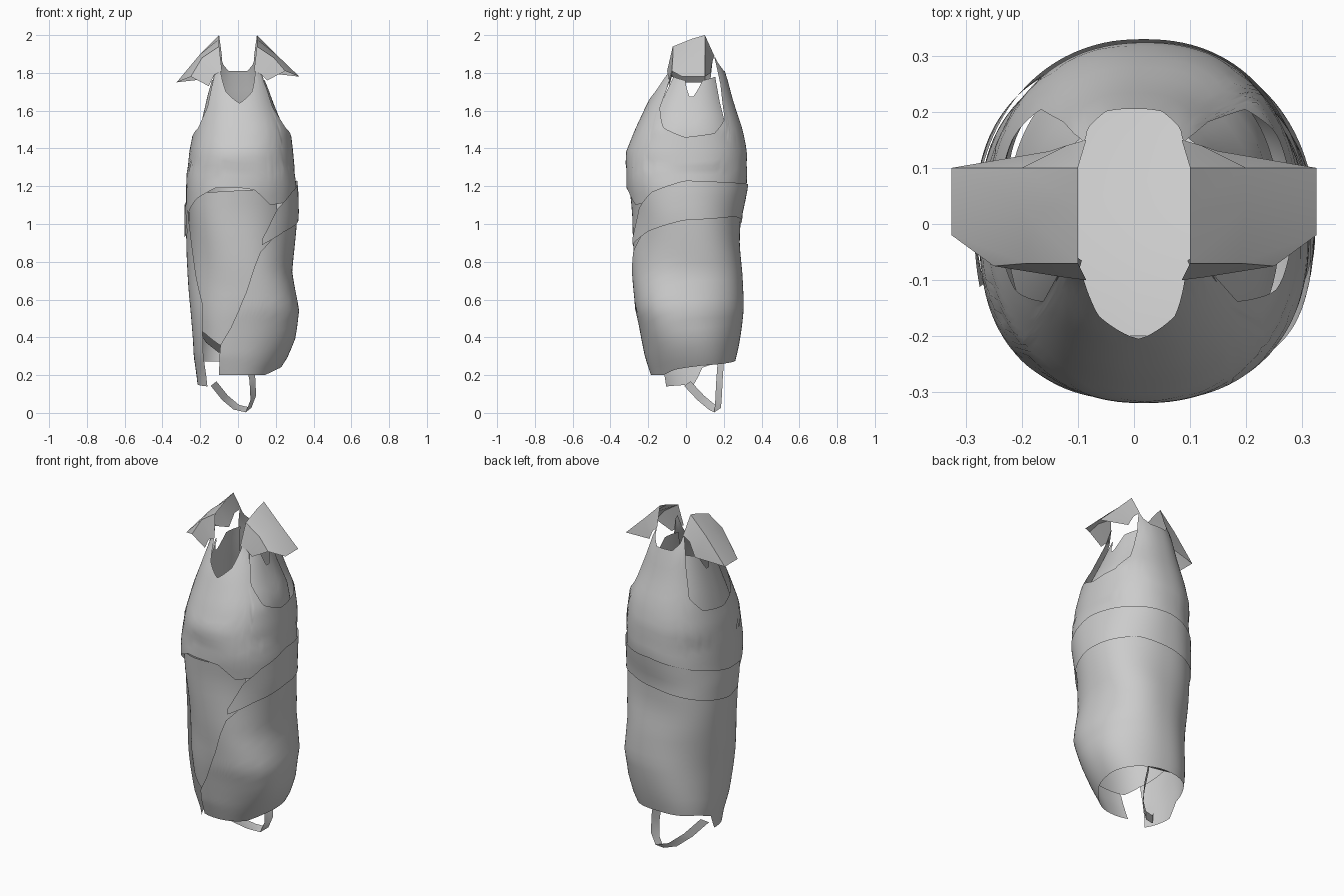
import bpy, math

if "Cube" in bpy.data.objects:
    bpy.data.objects.remove(bpy.data.objects["Cube"])

# body outline: z, x min, x max, y min, y max
BODY = [(0.10, -.205, .16, -.16, .22), (0.20, -.22, .20, -.18, .245),
        (0.30, -.24, .26, -.215, .27), (0.40, -.245, .30, -.24, .285),
        (0.55, -.25, .325, -.275, .30), (0.75, -.262, .292, -.285, .30),
        (0.90, -.275, .30, -.29, .29), (1.05, -.283, .308, -.30, .29),
        (1.20, -.275, .308, -.322, .315), (1.38, -.258, .292, -.318, .324),
        (1.50, -.235, .278, -.27, .30), (1.65, -.20, .215, -.20, .25),
        (1.80, -.165, .165, -.115, .21), (1.93, -.14, .14, -.08, .15)]


def lerp(keys, t):
    """Interpolate a sorted list of (position, values...)."""
    if t <= keys[0][0]:
        return keys[0][1:]
    for a, b in zip(keys, keys[1:]):
        if t <= b[0]:
            f = (t - a[0]) / (b[0] - a[0])
            return tuple(p + (q - p) * f for p, q in zip(a[1:], b[1:]))
    return keys[-1][1:]


def grid(name, rows, closed=False):
    """Skin a rectangular grid of points."""
    n = len(rows[0])
    verts = [p for r in rows for p in r]
    faces = []
    for i in range(len(rows) if closed else len(rows) - 1):
        k = (i + 1) % len(rows)
        for j in range(n - 1):
            faces.append((i * n + j, k * n + j, k * n + j + 1, i * n + j + 1))
    me = bpy.data.meshes.new(name)
    me.from_pydata(verts, [], faces)
    ob = bpy.data.objects.new(name, me)
    bpy.context.collection.objects.link(ob)
    bpy.ops.object.select_all(action='DESELECT')
    ob.select_set(True)
    bpy.context.view_layer.objects.active = ob
    bpy.ops.object.shade_smooth_by_angle(angle=math.radians(35))
    return ob


def body_point(deg, z, off):
    """Point on the body; 0 degrees is the front, 90 is +x."""
    x0, x1, y0, y1 = lerp(BODY, z)
    s, c = math.sin(math.radians(deg)), -math.cos(math.radians(deg))
    e = 0.88
    off += 0.006 * math.sin(math.radians(3 * deg) + 9 * z) * (z < 1.3)
    px = math.copysign(abs(s) ** e, s) * ((x1 - x0) / 2 + off)
    py = math.copysign(abs(c) ** e, c) * ((y1 - y0) / 2 + off)
    return ((x0 + x1) / 2 + px, (y0 + y1) / 2 + py, z)


def shell(name, start, end, bottom, top, off, cols=100, rows=12, closed=False):
    """Cloth wrapped on the body between two height curves."""
    out = []
    for i in range(cols):
        a = start + (end - start) * i / (cols if closed else cols - 1)
        b, t = lerp(bottom, a)[0], lerp(top, a)[0]
        out.append([body_point(a, b + (t - b) * j / rows, off) for j in range(rows + 1)])
    return grid(name, out, closed)


def both_sides(keys):
    """Repeat a 0-180 degree height curve on the other side."""
    return keys + [(360 - a, z) for a, z in keys[-2::-1]]


# sleeveless bodice with neckline and armholes
neck = both_sides([(0, 1.64), (18, 1.70), (33, 1.82), (40, 1.88), (46, 1.85), (50, 1.62),
                   (64, 1.51), (88, 1.46), (115, 1.48), (133, 1.56), (140, 1.84), (146, 1.90),
                   (151, 1.85), (165, 1.81), (180, 1.81)])
hem = [(0, 1.19), (12, 1.18), (30, 1.10), (60, 1.12), (90, 1.15), (180, 1.12),
       (240, 1.0), (270, .93), (284, .92), (292, 1.06), (310, 1.13), (335, 1.19), (360, 1.19)]
shell("bodice", 0, 360, hem, neck, 0.0, cols=144, rows=14, closed=True)

# lining seen through each armhole
for start, name in ((40, "right_lining"), (220, "left_lining")):
    top = [(start, 1.78), (start + 35, 1.76), (start + 50, 1.66), (start + 65, 1.76), (start + 100, 1.78)]
    shell(name, start, start + 100, [(0, 1.38)], top, -0.032, cols=24, rows=6)

# shoulder flaps running from the front panel over to the back panel
for side, name in ((1, "right_shoulder"), (-1, "left_shoulder")):
    drop = 0 if side > 0 else -.03
    inner = [(.085, -.10, 1.81), (.10, -.07, 1.94), (.10, .03, 1.98), (.10, .10, 2.0), (.085, .15, 1.89)]
    middle = [(.125, -.095, 1.79), (.19, -.07, 1.88), (.20, .03, 1.90), (.20, .10, 1.90), (.12, .14, 1.86)]
    outer = [(.155, -.09, 1.76), (.25, -.075, 1.81), (.325, -.02, 1.78), (.325, .10, 1.78), (.15, .13, 1.80)]
    outer = [(x, y, z + drop) for x, y, z in outer]
    grid(name, [[(side * x, y, z) for x, y, z in r] for r in (inner, middle, outer)])

# sash round the waist
shell("sash", 20, 288,
      [(20, .89), (50, .96), (90, 1.02), (150, 1.04), (180, 1.02), (230, .97), (270, .93), (288, .95)],
      [(20, .92), (38, 1.08), (60, 1.17), (90, 1.23), (180, 1.21), (270, 1.1), (288, 1.1)],
      0.008, rows=5)

# wrapped skirt, open at the front left
shell("wrap_skirt", -22, 312,
      [(-22, .20), (45, .20), (70, .23), (100, .25), (180, .275), (235, .27), (258, .24), (268, .15), (312, .14)],
      [(-22, .36), (-12, .45), (3, .65), (18, .85), (35, .93), (60, 1.0), (90, 1.05),
       (270, 1.05), (290, 1.05), (300, .75), (312, .58)],
      0.0, rows=16)

# under layer seen in the front opening
shell("under_layer", 265, 402,
      [(265, .5), (312, .42), (335, .36), (402, .36)], [(265, 1.15), (402, 1.19)],
      -0.016, cols=50)

# inner fold that closes the skirt off inside
grid("inner_fold", [[(w * x, y, z + .25 * x * x) for x in (-.21, -.1, 0, .12, .23)]
                    for y, z, w in ((-.2, .62, .6), (-.08, .50, .95), (.05, .42, 1),
                                    (.16, .36, .8), (.22, .31, .5))])

# hanging strap under the hem
path = [(-.13, .01, .155), (-.07, .08, .08), (-.01, .14, .03), (.055, .17, .015),
        (.08, .175, .08), (.075, .18, .18), (.05, .19, .32)]
grid("hanging_strap", [[(x - .014, y - .02, z - .012), (x + .016, y + .015, z + .012)] for x, y, z in path])
